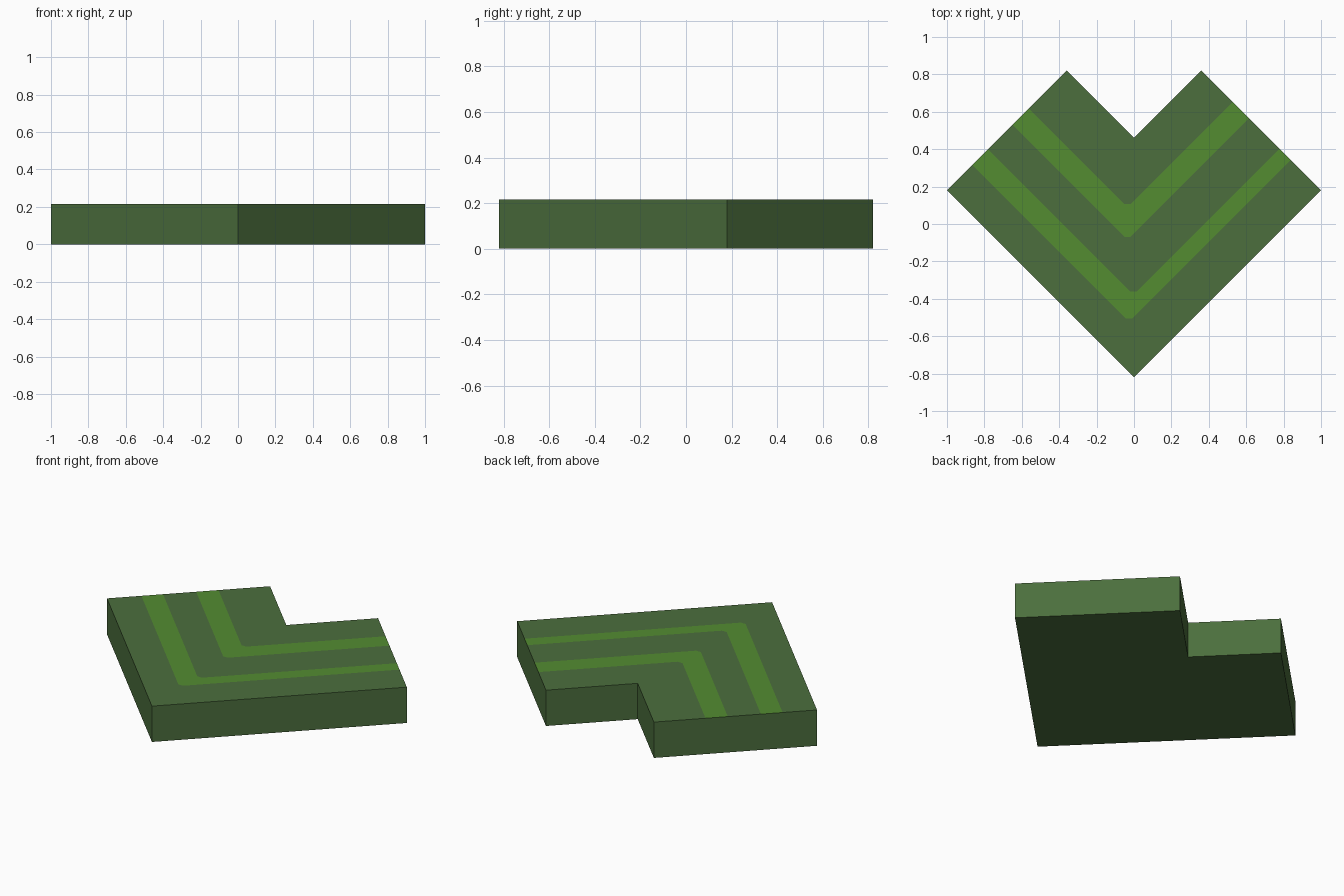
import bpy

if "Cube" in bpy.data.objects:
    bpy.data.objects.remove(bpy.data.objects["Cube"])

HEIGHT = 0.216
END = 1.18      # end edges lie on y = END - |x|
ROUND = 0.016   # small flat on each stripe corner


def material(name, rgb):
    m = bpy.data.materials.new(name)
    m.diffuse_color = (*rgb, 1.0)
    m.use_nodes = True
    m.node_tree.nodes["Principled BSDF"].inputs["Base Color"].default_value = m.diffuse_color
    return m


def v_path(a, b, flat):
    """V line from left end (x + y = a) through its corner to right end (y - x = b)."""
    x, y = (a - b) / 2, (a + b) / 2
    corner = [(x - flat, y + flat), (x + flat, y + flat)] if flat else [(x, y)]
    return [((a - END) / 2, (a + END) / 2), *corner, ((END - b) / 2, (END + b) / 2)]


# Nested V lines, from the outer outline to the inner notch
paths = [v_path(*p) for p in (
    (-0.82, -0.82, 0),
    (-0.55, -0.495, ROUND), (-0.38, -0.375, ROUND),   # outer stripe
    (-0.12, -0.05, ROUND), (0.055, 0.125, ROUND),     # inner stripe
    (0.46, 0.46, 0))]

# Top surface: one face for each band between neighbouring lines
verts, rows, faces = [], [], []
for path in paths:
    rows.append(list(range(len(verts), len(verts) + len(path))))
    verts += [(x, y, HEIGHT) for x, y in path]
for outer, inner in zip(rows, rows[1:]):
    faces.append(outer + inner[::-1])

mesh = bpy.data.meshes.new("chevron_block")
mesh.from_pydata(verts, [], faces)
mesh.materials.append(material("dark green", (0.072, 0.158, 0.047)))
mesh.materials.append(material("light green", (0.088, 0.262, 0.031)))
for i, poly in enumerate(mesh.polygons):
    poly.material_index = i % 2   # every second band is a stripe
block = bpy.data.objects.new("chevron_block", mesh)
bpy.context.collection.objects.link(block)

# Thicken down to the ground; sides and underside stay dark green
solid = block.modifiers.new("thickness", 'SOLIDIFY')
solid.thickness = HEIGHT
solid.offset = -1
solid.material_offset = -1
solid.material_offset_rim = -1
